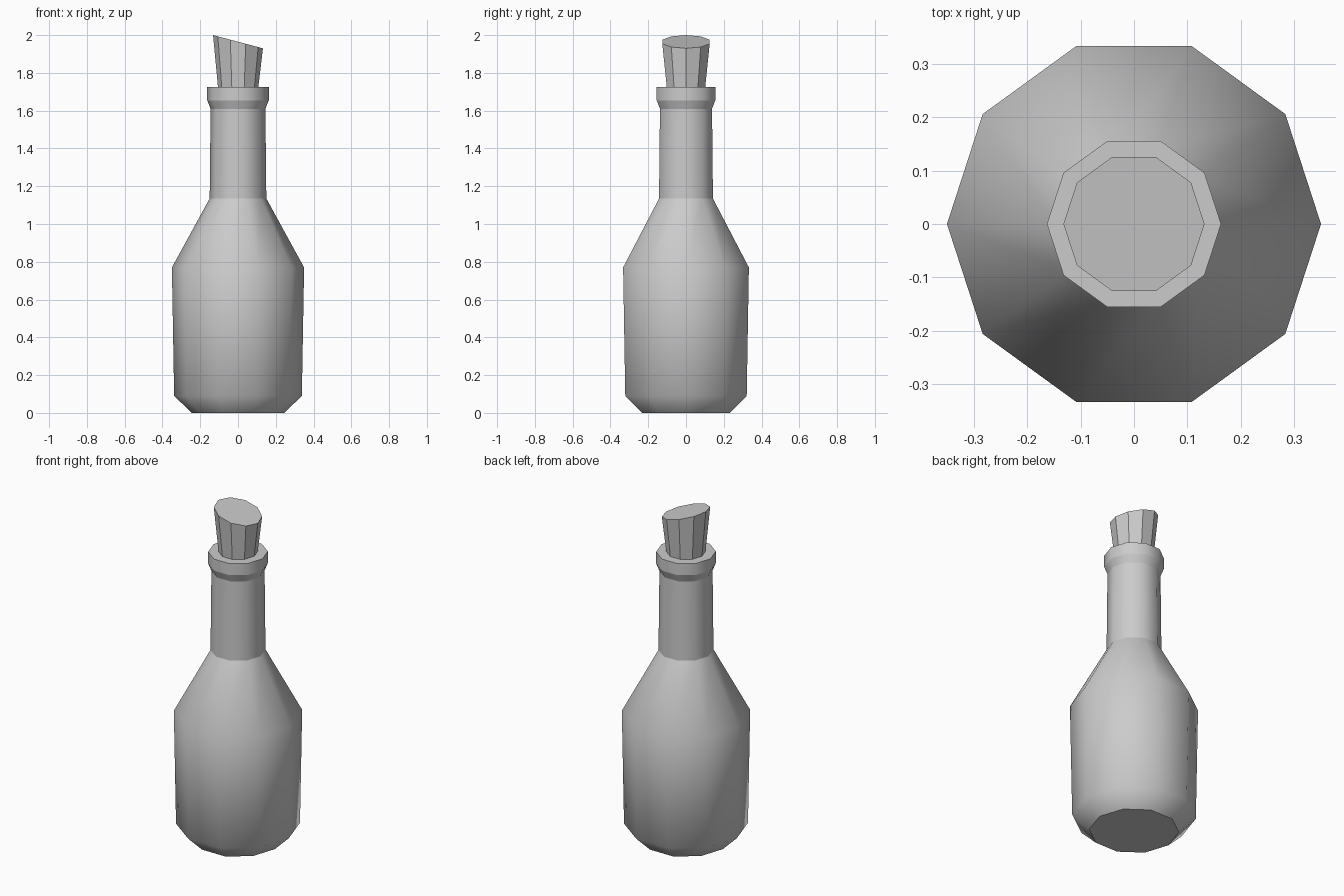
import bpy, bmesh, math

SIDES = 10

if "Cube" in bpy.data.objects:
    bpy.data.objects.remove(bpy.data.objects["Cube"], do_unlink=True)

grey = bpy.data.materials.new("plain grey")
grey.use_nodes = True
grey.diffuse_color = (0.6, 0.6, 0.6, 1)
grey.node_tree.nodes["Principled BSDF"].inputs["Base Color"].default_value = grey.diffuse_color


def lathe(name, profile, smooth=False, sharp_rings=(), slant=0.0):
    """Stack rings of (radius, height); slant tilts the top ring along x."""
    bm = bmesh.new()
    rings = []
    for i, (r, z) in enumerate(profile):
        tilt = slant if i == len(profile) - 1 else 0.0
        ring = []
        for k in range(SIDES):
            a = math.tau * k / SIDES
            x, y = r * math.cos(a), r * math.sin(a)
            ring.append(bm.verts.new((x, y, z + tilt * x)))
        rings.append(ring)
    for low, high in zip(rings, rings[1:]):
        for k in range(SIDES):
            n = (k + 1) % SIDES
            bm.faces.new((low[k], low[n], high[n], high[k])).smooth = smooth
    bm.faces.new(rings[0][::-1])
    bm.faces.new(rings[-1])
    # Hard creases around chosen rings
    for i in sharp_rings:
        for k in range(SIDES):
            bm.edges.get((rings[i][k], rings[i][(k + 1) % SIDES])).smooth = False
    mesh = bpy.data.meshes.new(name)
    bm.to_mesh(mesh)
    bm.free()
    mesh.materials.append(grey)
    obj = bpy.data.objects.new(name, mesh)
    bpy.context.collection.objects.link(obj)
    return obj


# Bottle: chamfered base, body, shoulder, neck and flared lip
lathe("bottle",
      [(0.245, 0), (0.338, 0.09), (0.35, 0.77), (0.15, 1.135),
       (0.145, 1.61), (0.163, 1.655), (0.163, 1.725)],
      smooth=True, sharp_rings=(0, 3, 4, 5, 6))

# Cork: faceted, wider at its slanted top
lathe("cork", [(0.10, 1.66), (0.132, 1.965)], slant=-0.265)
